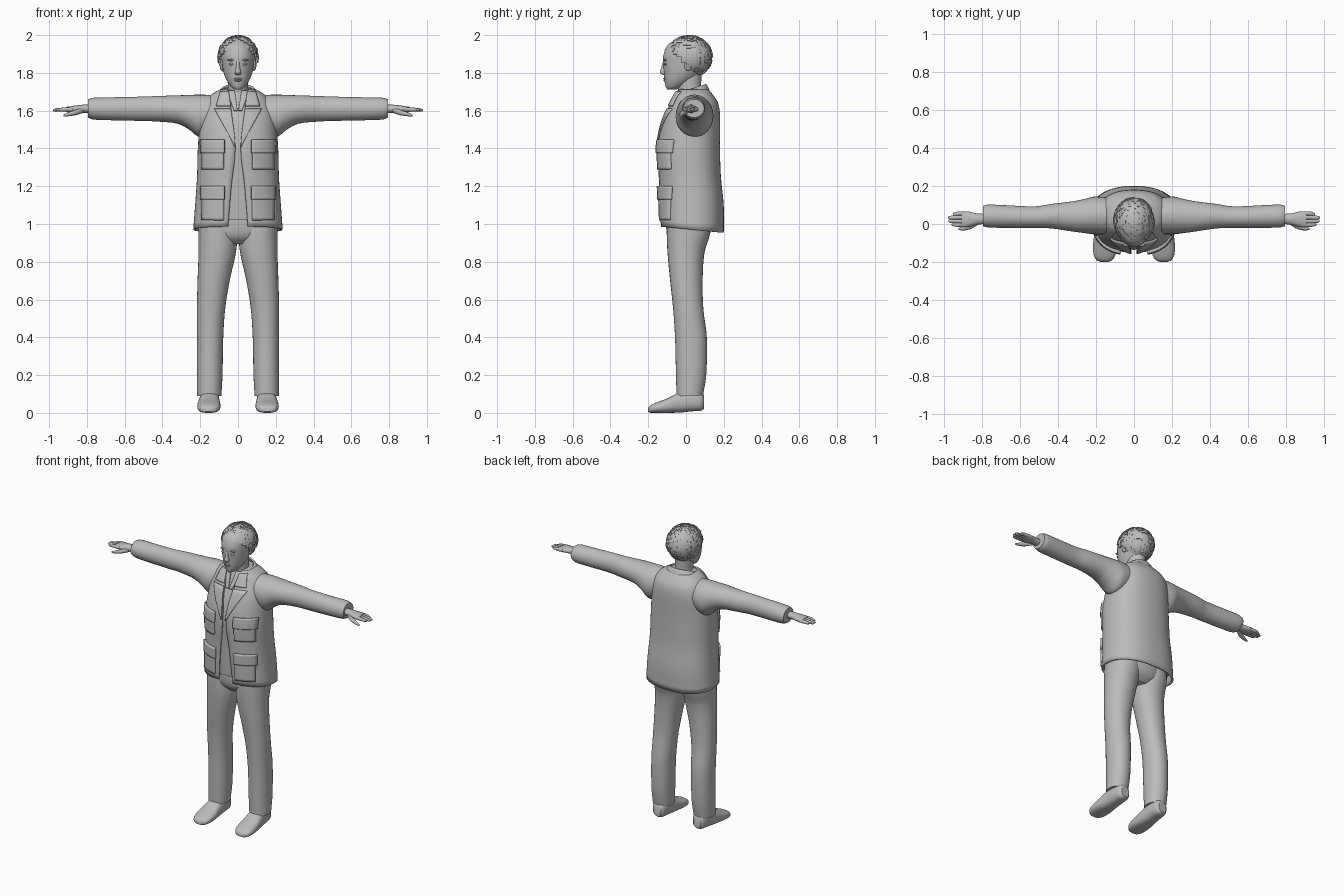
import bpy, bmesh, math, random
from mathutils import Matrix

random.seed(4)
GREY = bpy.data.materials.new("plain_grey")
GREY.diffuse_color = (0.5, 0.5, 0.5, 1)


def finish(name, bm, angle=40, thick=0, smooth=True):
    bmesh.ops.recalc_face_normals(bm, faces=bm.faces)
    me = bpy.data.meshes.new(name)
    bm.to_mesh(me)
    bm.free()
    me.materials.append(GREY)
    if smooth:
        me.polygons.foreach_set("use_smooth", [True] * len(me.polygons))
        me.set_sharp_from_angle(angle=math.radians(angle))
    ob = bpy.data.objects.new(name, me)
    bpy.context.collection.objects.link(ob)
    if thick:
        mod = ob.modifiers.new("thickness", 'SOLIDIFY')
        mod.thickness, mod.offset = thick, 0
    return ob


def sample(rows, p):
    """Smooth interpolation through rows, whose first entry is the position."""
    p = min(max(p, rows[0][0]), rows[-1][0])
    i = max(k for k in range(len(rows) - 1) if rows[k][0] <= p)
    r0, r1 = rows[i], rows[i + 1]
    h = r1[0] - r0[0]
    t = (p - r0[0]) / h
    ra, rb = rows[max(i - 1, 0)], rows[min(i + 2, len(rows) - 1)]
    out = []
    for k in range(1, len(r0)):
        m0 = (r1[k] - ra[k]) / (r1[0] - ra[0]) * h
        m1 = (rb[k] - r0[k]) / (rb[0] - r0[0]) * h
        out.append((2*t**3 - 3*t*t + 1) * r0[k] + (t**3 - 2*t*t + t) * m0
                   + (3*t*t - 2*t**3) * r1[k] + (t**3 - t*t) * m1)
    return out


def power(v, e):
    return math.copysign(abs(v) ** e, v)


def loft(name, rows, axis='z', e=1, n=32, sub=4, gap=None, shear=None, side=1, thick=0):
    """Rings (position, centre a, centre b, radius a, radius b) joined along an axis."""
    bm = bmesh.new()
    rings = []
    steps = [r[0] + (q[0] - r[0]) * k / sub for r, q in zip(rows, rows[1:]) for k in range(sub)]
    for p in steps + [rows[-1][0]]:
        a, b, ra, rb = sample(rows, p)
        t0 = math.asin((gap(p) / ra) ** (1 / e)) if gap else 0
        ring = []
        for k in range(n):
            t = t0 + (2 * math.pi - 2 * t0) * k / (n - 1 if gap else n)
            u, v = a + ra * power(math.sin(t), e), b - rb * power(math.cos(t), e)
            w = p + (shear(p) * (v - b) if shear else 0)
            x, y, z = {'x': (w, u, v), 'y': (u, w, v), 'z': (u, v, w)}[axis]
            ring.append(bm.verts.new((x * side, y, z)))
        rings.append(ring)
    for r, q in zip(rings, rings[1:]):
        for k in range(n - 1 if gap else n):
            j = (k + 1) % n
            bm.faces.new((r[k], r[j], q[j], q[k]))
    if not gap:
        bm.faces.new(rings[0])
        bm.faces.new(rings[-1])
    return finish(name, bm, thick=thick)


def ellipsoid(name, centre, radii):
    bm = bmesh.new()
    mat = Matrix.Translation(centre) @ Matrix.Diagonal((*radii, 1))
    bmesh.ops.create_uvsphere(bm, u_segments=16, v_segments=10, radius=1, matrix=mat)
    return finish(name, bm)


# Jacket body, open at the front
E = 0.85
profile = [(0.97, 0.232, -0.13, 0.195), (1.1, 0.222, -0.135, 0.195), (1.25, 0.212, -0.14, 0.18),
           (1.4, 0.208, -0.145, 0.175), (1.5, 0.20, -0.13, 0.175), (1.58, 0.19, -0.105, 0.175),
           (1.64, 0.17, -0.075, 0.165), (1.68, 0.14, -0.055, 0.14), (1.71, 0.09, -0.04, 0.115)]
body = [(z, 0, (f + b) / 2, rx, (b - f) / 2) for z, rx, f, b in profile]
opening = [(0.97, 0.052), (1.2, 0.035), (1.4, 0.014), (1.6, 0.035), (1.71, 0.05)]


def gap(z):
    return sample(opening, z)[0]


loft("jacket", body, e=E, n=56, gap=gap, thick=0.01,
     shear=lambda z: -0.1 * max(0, 1 - (z - 0.97) / 0.2))
# Shirt under the jacket
loft("shirt", [(z + (0.05 if z < 1 else 0), a, b, ra * 0.94, rb * 0.93)
               for z, a, b, ra, rb in body], e=E, n=48)
# Jacket collar
loft("collar", [(1.665, 0, 0.035, 0.118, 0.088), (1.69, 0, 0.035, 0.104, 0.08),
                (1.715, 0, 0.035, 0.08, 0.068)], gap=lambda z: 0.045,
     shear=lambda z: 0.35, thick=0.01)


def patch(name, side, z0, z1, inner, outer, off, thick):
    """Plate that follows the jacket front between two x curves."""
    bm = bmesh.new()
    grid = []
    for i in range(9):
        z = z0 + (z1 - z0) * i / 8
        a, c, rx, ry = sample(body, z)
        row = []
        for j in range(9):
            x = min(inner(z) + (outer(z) - inner(z)) * j / 8, rx * 0.96)
            y = c - ry * (1 - (x / rx) ** (2 / E)) ** (E / 2)
            row.append(bm.verts.new((x * side, y - off, z)))
        grid.append(row)
    for r, q in zip(grid, grid[1:]):
        for j in range(8):
            bm.faces.new((r[j], r[j + 1], q[j + 1], q[j]))
    finish(name, bm, thick=thick)


arm = [(0.08, 0.04, 1.60, 0.09, 0.08), (0.2, 0.045, 1.573, 0.10, 0.112),
       (0.26, 0.042, 1.592, 0.09, 0.091), (0.32, 0.04, 1.606, 0.08, 0.075),
       (0.44, 0.041, 1.61, 0.064, 0.067), (0.52, 0.036, 1.61, 0.057, 0.064),
       (0.7, 0.04, 1.61, 0.06, 0.06), (0.77, 0.042, 1.611, 0.06, 0.057),
       (0.795, 0.042, 1.612, 0.054, 0.048)]
hand = [(0.77, 0.027, 1.61, 0.026, 0.022), (0.83, 0.026, 1.61, 0.03, 0.021),
        (0.87, 0.025, 1.608, 0.04, 0.018), (0.91, 0.025, 1.606, 0.04, 0.014)]
leg = [(0.09, 0.152, 0.02, 0.064, 0.07), (0.2, 0.15, 0.027, 0.068, 0.08),
       (0.4, 0.148, 0.026, 0.07, 0.084), (0.55, 0.143, 0.012, 0.075, 0.08),
       (0.7, 0.129, 0.002, 0.085, 0.086), (0.85, 0.110, 0.0, 0.099, 0.098),
       (0.95, 0.106, 0.013, 0.104, 0.115), (1.05, 0.105, 0.015, 0.104, 0.115)]
shoe = [(-0.2, 0.156, 0.016, 0.02, 0.01), (-0.19, 0.156, 0.02, 0.042, 0.019),
        (-0.16, 0.155, 0.027, 0.058, 0.027), (-0.1, 0.154, 0.038, 0.061, 0.038),
        (-0.03, 0.152, 0.056, 0.054, 0.054), (0.04, 0.15, 0.065, 0.05, 0.056),
        (0.08, 0.149, 0.062, 0.042, 0.05), (0.095, 0.149, 0.058, 0.028, 0.036)]

for s, tag in ((1, "left"), (-1, "right")):
    # Sleeve, hand, fingers and thumb
    loft(tag + "_sleeve", arm, 'x', side=s)
    loft(tag + "_hand", hand, 'x', n=20, side=s)
    for k, tip in enumerate((0.962, 0.978, 0.98, 0.955)):
        y = -0.005 + 0.02 * k
        loft(f"{tag}_finger_{k + 1}", [(0.88, y, 1.607, 0.011, 0.012), (0.93, y, 1.606, 0.011, 0.010),
             (tip - 0.01, y * 0.9 + 0.002, 1.603, 0.010, 0.008),
             (tip, y * 0.9 + 0.002, 1.602, 0.005, 0.004)], 'x', n=10, side=s)
    loft(tag + "_thumb", [(0.82, 0.01, 1.602, 0.012, 0.014), (0.86, -0.012, 1.59, 0.014, 0.014),
         (0.90, -0.023, 1.58, 0.011, 0.010), (0.925, -0.026, 1.574, 0.005, 0.005)], 'x', n=12, side=s)
    # Trouser leg and shoe
    loft(tag + "_trouser_leg", leg, side=s, e=0.95)
    loft(tag + "_shoe", shoe, 'y', e=0.8, side=s)
    # Pockets with flaps
    for level, z0, z1, z2 in (("upper", 1.29, 1.375, 1.445), ("lower", 1.02, 1.13, 1.20)):
        patch(f"{tag}_{level}_pocket", s, z0, z1 + 0.01, lambda z: 0.075, lambda z: 0.188, 0.009, 0.016)
        patch(f"{tag}_{level}_flap", s, z1, z2, lambda z: 0.07, lambda z: 0.194, 0.012, 0.020)
    # Lapel, collar leaf and shirt collar wing
    patch(tag + "_lapel", s, 1.41, 1.61, gap, lambda z: gap(z) + 0.005 + 0.42 * (z - 1.41), 0.010, 0.008)
    patch(tag + "_collar_leaf", s, 1.625, 1.70, gap, lambda z: 0.115 - 0.3 * (z - 1.625), 0.012, 0.009)
    patch(tag + "_shirt_collar", s, 1.60, 1.705, lambda z: 0.15 * (z - 1.60) + 0.002,
          lambda z: 0.022 + 0.35 * (z - 1.60), 0.003, 0.006)
    # Ear, eye and brow
    ellipsoid(tag + "_ear", (s * 0.086, 0.012, 1.842), (0.011, 0.021, 0.031))
    ellipsoid(tag + "_eye", (s * 0.034, -0.109, 1.846), (0.014, 0.008, 0.006))
    ellipsoid(tag + "_brow", (s * 0.035, -0.110, 1.868), (0.021, 0.009, 0.005))

# Trouser seat
loft("trouser_seat", [(0.895, 0, 0.012, 0.10, 0.07), (0.93, 0, 0.013, 0.18, 0.105),
                      (0.98, 0, 0.015, 0.209, 0.12), (1.07, 0, 0.017, 0.21, 0.122)], n=40)

# Neck, head and face
loft("neck", [(1.66, 0, 0.025, 0.062, 0.062), (1.72, 0, 0.018, 0.054, 0.062),
              (1.80, 0, 0.015, 0.055, 0.068)])
loft("head", [(1.712, 0, -0.075, 0.018, 0.024), (1.725, 0, -0.062, 0.036, 0.045),
              (1.76, 0, -0.036, 0.060, 0.078), (1.80, 0, -0.018, 0.076, 0.099),
              (1.85, 0, -0.008, 0.084, 0.113), (1.90, 0, -0.003, 0.088, 0.115),
              (1.95, 0, 0.002, 0.075, 0.096), (1.98, 0, 0.005, 0.04, 0.05)], n=40)
loft("nose", [(1.79, 0, -0.117, 0.012, 0.008), (1.802, 0, -0.119, 0.017, 0.019),
              (1.825, 0, -0.117, 0.011, 0.015), (1.86, 0, -0.115, 0.009, 0.007)], n=16)
ellipsoid("upper_lip", (0, -0.112, 1.769), (0.023, 0.009, 0.005))
ellipsoid("lower_lip", (0, -0.110, 1.760), (0.019, 0.009, 0.006))

# Hair cap made of small raised tufts, trimmed at the hairline
bm = bmesh.new()
bmesh.ops.create_uvsphere(bm, u_segments=30, v_segments=22, radius=1,
                          matrix=Matrix.Translation((0, 0.015, 1.885)) @ Matrix.Diagonal((0.101, 0.118, 0.106, 1)))
low = [f for f in bm.faces
       if f.calc_center_median().z < 1.80 + max(0, 0.05 - f.calc_center_median().y) * 0.95]
bmesh.ops.delete(bm, geom=low, context='FACES')
bm.normal_update()
for f in bmesh.ops.extrude_discrete_faces(bm, faces=bm.faces[:])['faces']:
    f.normal_update()
    bmesh.ops.translate(bm, verts=f.verts, vec=f.normal * random.uniform(0.001, 0.009))
finish("hair", bm, thick=0.006, smooth=False)
